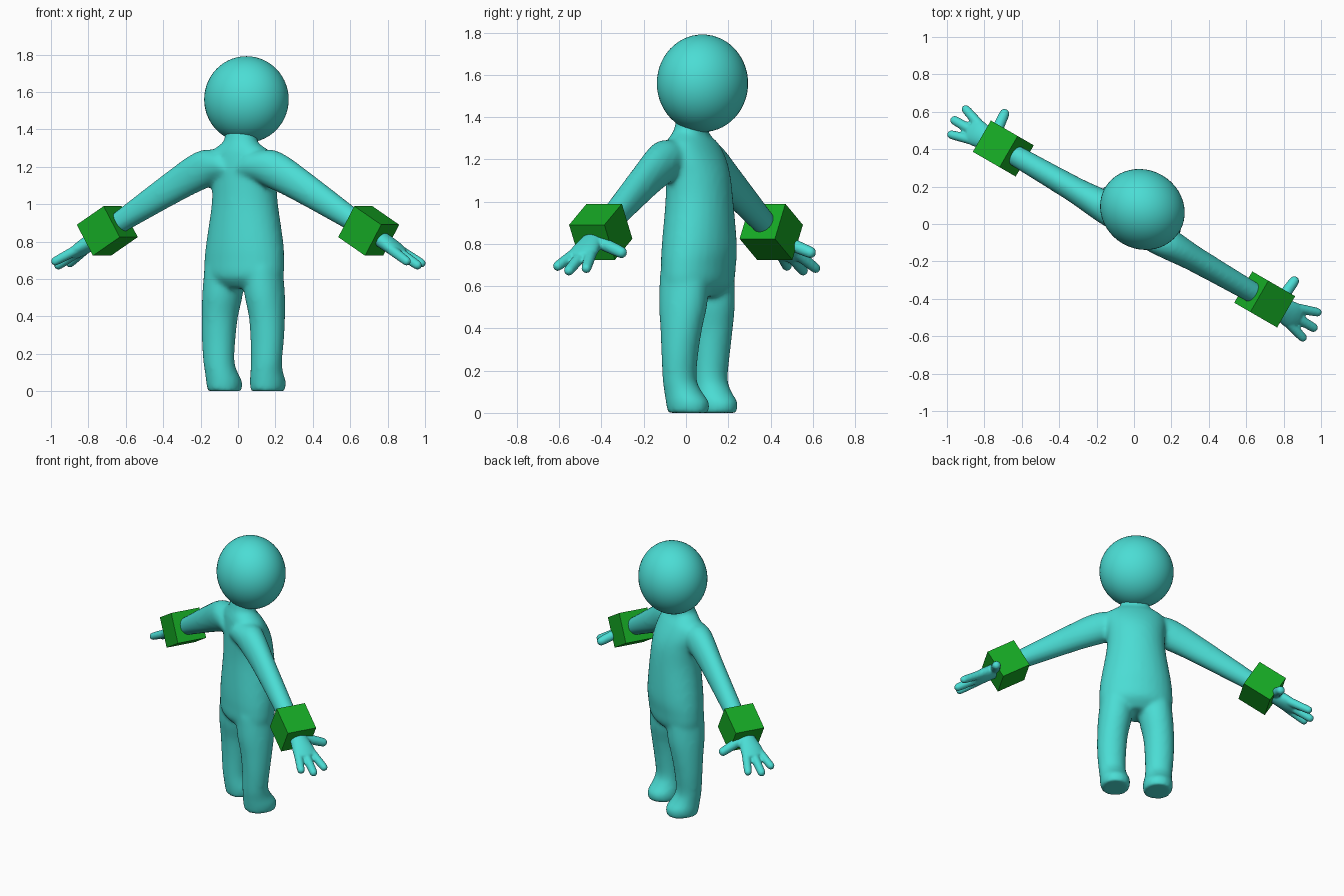
import bpy, bmesh, math
from mathutils import Vector

if "Cube" in bpy.data.objects:
    bpy.data.objects.remove(bpy.data.objects["Cube"], do_unlink=True)

TURN = math.radians(-30)      # whole figure is turned about z
SLOPE = math.radians(31)      # droop of the arms
X, Y = Vector((1, 0, 0)), Vector((0, 1, 0))
ARM_UP = Vector((math.sin(SLOPE), 0, math.cos(SLOPE)))


def material(name, rgb):
    m = bpy.data.materials.new(name)
    m.use_nodes = True
    m.diffuse_color = (*rgb, 1)
    m.node_tree.nodes["Principled BSDF"].inputs["Base Color"].default_value = (*rgb, 1)
    return m


TEAL = material("teal skin", (0.07, 0.72, 0.66))
GREEN = material("green cuff", (0.008, 0.40, 0.018))


def spline(stations, steps=5):
    """Smooth the list of stations with a Catmull-Rom spline."""
    s = [Vector(p) for p in stations]
    s = [s[0]] + s + [s[-1]]
    out = []
    for a, b, c, d in zip(s, s[1:], s[2:], s[3:]):
        for i in range(steps):
            t = i / steps
            out.append(0.5 * (2 * b + (c - a) * t + (2 * a - 5 * b + 4 * c - d) * t * t
                              + (3 * b - a - 3 * c + d) * t ** 3))
    return out + [s[-1]]


def loft(bm, stations, u, v, side=1, n=28):
    """Closed tube through stations (x, y, z, radius u, radius v)."""
    rings = []
    for x, y, z, ru, rv in spline(stations):
        ring = []
        for k in range(n):
            a = 2 * math.pi * k / n
            p = Vector((x, y, z)) + u * ru * math.cos(a) + v * rv * math.sin(a)
            ring.append(bm.verts.new((p.x * side, p.y, p.z)))
        rings.append(ring)
    for r, q in zip(rings, rings[1:]):
        for k in range(n):
            j = (k + 1) % n
            bm.faces.new((r[k], r[j], q[j], q[k]))
    bm.faces.new(rings[0])
    bm.faces.new(rings[-1])


def finger(bm, start, end, r):
    """Tapered finger with a rounded tip."""
    a, b = Vector(start), Vector(end)
    d = (b - a).normalized()
    u = d.cross(ARM_UP).normalized()
    v = d.cross(u)
    shape = ((0, 1.1), (0.4, 1.05), (0.85, 0.95), (0.95, 0.75), (1, 0.35))
    loft(bm, [(*a.lerp(b, t), r * k, r * k) for t, k in shape], u, v, n=14)


def finish(bm, name, mat):
    bmesh.ops.recalc_face_normals(bm, faces=bm.faces)
    me = bpy.data.meshes.new(name)
    bm.to_mesh(me)
    bm.free()
    me.materials.append(mat)
    ob = bpy.data.objects.new(name, me)
    bpy.context.collection.objects.link(ob)
    ob.rotation_euler.z = TURN
    return ob


def blend(ob, voxel, rounds):
    """Fuse overlapping tubes into one smooth skin."""
    m = ob.modifiers.new("fuse", "REMESH")
    m.mode = "VOXEL"
    m.voxel_size = voxel
    m.use_smooth_shade = True
    s = ob.modifiers.new("soften", "SMOOTH")
    s.factor = 0.5
    s.iterations = rounds


def mirror(ob):
    m = ob.modifiers.new("mirror", "MIRROR")
    m.use_mirror_merge = False


# Body: torso, neck, arms and legs in one skin
bm = bmesh.new()
torso = [  # z, y, half width, half depth
    (0.55, 0.06, 0.17, 0.09), (0.61, 0.063, 0.225, 0.145), (0.7, 0.068, 0.229, 0.157),
    (0.8, 0.073, 0.218, 0.162), (1.0, 0.073, 0.185, 0.152), (1.12, 0.066, 0.182, 0.143),
    (1.2, 0.052, 0.19, 0.128), (1.27, 0.035, 0.18, 0.105), (1.31, 0.025, 0.13, 0.085),
    (1.34, 0.028, 0.093, 0.078), (1.42, 0.045, 0.09, 0.075)]
loft(bm, [(0, y, z, w, d) for z, y, w, d in torso], X, Y)
arm = [  # x, z, half depth, half height
    (0.06, 1.21, 0.09, 0.09), (0.16, 1.205, 0.088, 0.1), (0.25, 1.17, 0.08, 0.1),
    (0.36, 1.113, 0.07, 0.09), (0.48, 1.046, 0.065, 0.08), (0.69, 0.926, 0.059, 0.062),
    (0.8, 0.861, 0.055, 0.055)]
leg = [
    (0.12, 0.06, 0.66, 0.1, 0.12), (0.13, 0.06, 0.52, 0.105, 0.118),
    (0.145, 0.058, 0.4, 0.096, 0.1), (0.15, 0.053, 0.28, 0.091, 0.086),
    (0.147, 0.05, 0.16, 0.085, 0.079), (0.14, 0.065, 0.1, 0.087, 0.09),
    (0.135, 0.086, 0.05, 0.094, 0.105), (0.133, 0.088, 0, 0.088, 0.1)]
for side in (1, -1):
    loft(bm, [(x, 0, z, d, h) for x, z, d, h in arm], Y, ARM_UP, side)
    loft(bm, leg, X, Y, side)
blend(finish(bm, "body", TEAL), 0.013, 10)

# Head
bm = bmesh.new()
bmesh.ops.create_uvsphere(bm, u_segments=48, v_segments=28, radius=1)
bmesh.ops.scale(bm, vec=(0.231, 0.211, 0.231), verts=bm.verts)
bmesh.ops.translate(bm, vec=(0, 0.09, 1.56), verts=bm.verts)
for f in bm.faces:
    f.smooth = True
finish(bm, "head", TEAL)

# Hands: palm, three fingers and a thumb
bm = bmesh.new()
palm = [(0.84, 0.837, 0.045, 0.042), (0.91, 0.797, 0.06, 0.042),
        (0.97, 0.76, 0.072, 0.037), (1.01, 0.735, 0.066, 0.028)]
loft(bm, [(x, 0, z, w, h) for x, z, w, h in palm], Y, ARM_UP)
finger(bm, (0.97, 0.042, 0.757), (1.103, 0.088, 0.673), 0.025)
finger(bm, (0.97, 0, 0.757), (1.128, 0, 0.662), 0.026)
finger(bm, (0.97, -0.042, 0.757), (1.103, -0.08, 0.685), 0.025)
finger(bm, (0.88, 0.02, 0.815), (0.897, 0.187, 0.75), 0.029)
hands = finish(bm, "hands", TEAL)
blend(hands, 0.007, 5)
mirror(hands)

# Wrist cuffs: tilted cubes
bm = bmesh.new()
bmesh.ops.create_cube(bm, size=0.193)
cuff_tilt = math.cos(SLOPE), math.sin(SLOPE)
for v in bm.verts:
    x, z = v.co.x, v.co.z
    v.co.x = 0.807 + x * cuff_tilt[0] + z * cuff_tilt[1]
    v.co.z = 0.857 - x * cuff_tilt[1] + z * cuff_tilt[0]
mirror(finish(bm, "wrist_cuffs", GREEN))
